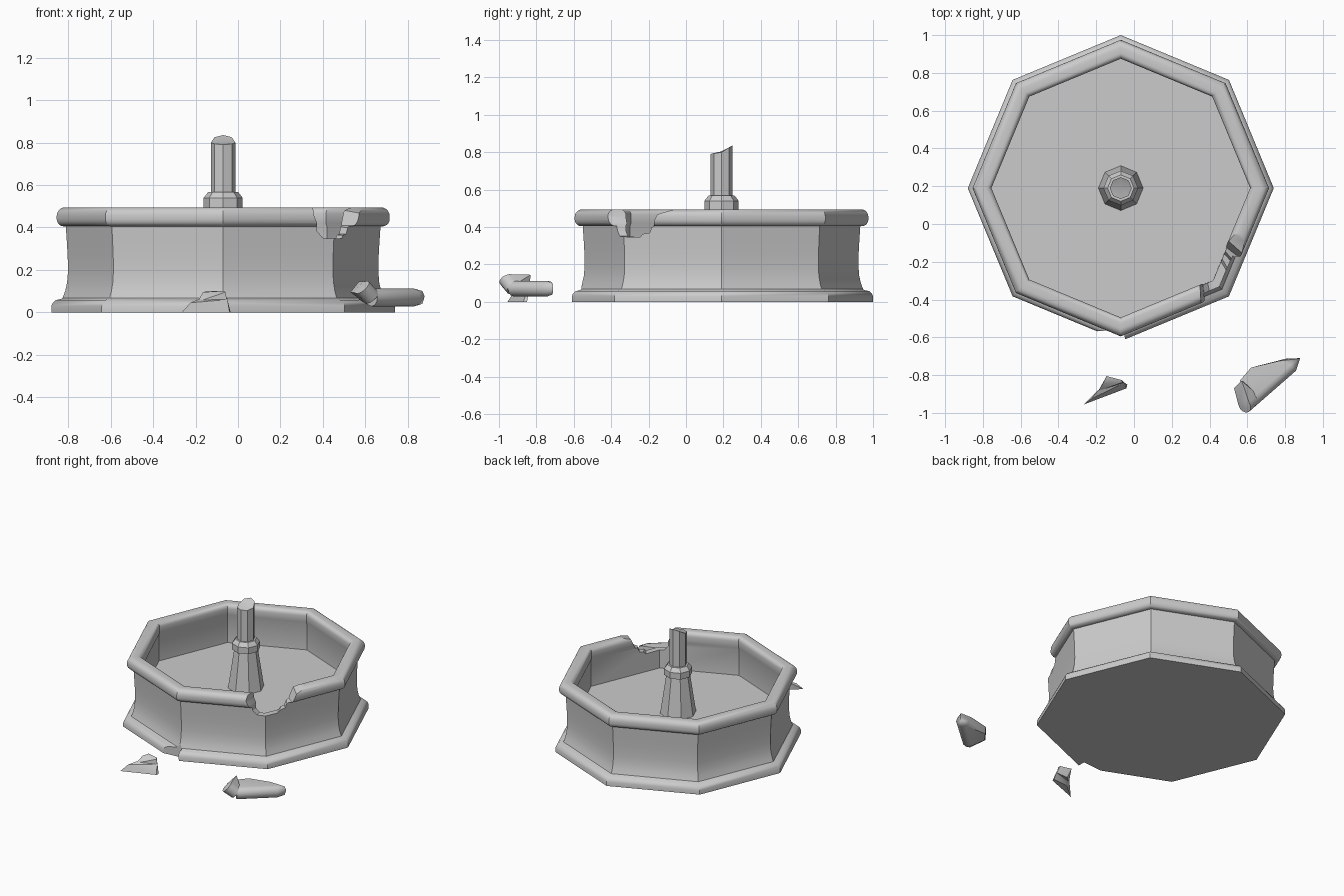
import bpy, bmesh
from math import sin, cos, pi, radians
from mathutils import Vector

if "Cube" in bpy.data.objects:
    bpy.data.objects.remove(bpy.data.objects["Cube"])

CX, CY = -0.07, 0.19


def finish(bm, name, smooth=True):
    bmesh.ops.recalc_face_normals(bm, faces=bm.faces[:])
    me = bpy.data.meshes.new(name)
    bm.to_mesh(me)
    bm.free()
    ob = bpy.data.objects.new(name, me)
    bpy.context.collection.objects.link(ob)
    if smooth:
        shade(ob)
    return ob


def shade(ob):
    bpy.ops.object.select_all(action='DESELECT')
    ob.select_set(True)
    bpy.context.view_layer.objects.active = ob
    bpy.ops.object.shade_smooth_by_angle(angle=radians(32))


def octagon_lathe(name, profile, top=None):
    """Eight-sided solid from (radius, z); first and last points lie on the axis."""
    bm = bmesh.new()
    rings = []
    for r, z in profile:
        if r == 0:
            rings.append([bm.verts.new((CX, CY, z))] * 8)
        else:
            rings.append([bm.verts.new((CX + r * cos(i * pi / 4), CY + r * sin(i * pi / 4), z)) for i in range(8)])
    for a, b in zip(rings, rings[1:]):
        for i in range(8):
            j = (i + 1) % 8
            bm.faces.new(list(dict.fromkeys((a[i], a[j], b[j], b[i]))))
    if top:
        for v in rings[-2]:
            v.co.z = top(v.co.y - CY)
    return finish(bm, name)


def loft(name, a, b):
    """Solid between two matching outlines."""
    bm = bmesh.new()
    va, vb = [[bm.verts.new(p) for p in s] for s in (a, b)]
    n = len(va)
    bm.faces.new(va)
    bm.faces.new(vb)
    for i in range(n):
        bm.faces.new((va[i], va[(i + 1) % n], vb[(i + 1) % n], vb[i]))
    bmesh.ops.triangulate(bm, faces=bm.faces[:])
    return finish(bm, name, False)


def hull(name, pts):
    bm = bmesh.new()
    for p in pts:
        bm.verts.new(p)
    res = bmesh.ops.convex_hull(bm, input=bm.verts[:])
    loose = [v for v in bm.verts if not v.link_faces]
    bmesh.ops.delete(bm, geom=loose, context='VERTS')
    bmesh.ops.dissolve_limit(bm, angle_limit=0.02, verts=bm.verts[:], edges=bm.edges[:])
    return finish(bm, name)


def ring(center, axis, r, n=12):
    q = Vector(axis).to_track_quat('Z', 'Y')
    return [Vector(center) + q @ Vector((r * cos(2 * pi * i / n), r * sin(2 * pi * i / n), 0)) for i in range(n)]


def arc(cx, cz, r, a0, a1, n=5):
    return [(cx + r * cos(radians(a0 + (a1 - a0) * i / n)), cz + r * sin(radians(a0 + (a1 - a0) * i / n)))
            for i in range(n + 1)]


# basin: stepped foot, gently waisted wall, rounded rim, recessed floor
profile = [(0, 0), (0.81, 0), (0.81, 0.03), (0.803, 0.045), (0.79, 0.057), (0.765, 0.063), (0.757, 0.068),
           (0.745, 0.10), (0.736, 0.14), (0.732, 0.19), (0.733, 0.26), (0.737, 0.33), (0.742, 0.405)]
profile += arc(0.75, 0.44, 0.035, -90, 0) + arc(0.745, 0.455, 0.04, 0, 90)
profile += arc(0.715, 0.465, 0.03, 90, 180) + [(0.685, 0.42), (0.692, 0.405), (0.69, 0.22), (0, 0.22)]
basin = octagon_lathe("basin", profile)

# broken rim notch, fanned around the front right corner
notch = [(-88, 0.6), (-86.6, 0.495), (-84, 0.42), (-79, 0.352), (-57, 0.347), (-47, 0.37), (-38, 0.41),
         (-14, 0.495), (-10, 0.6)]
fan = [[(0.33 + r * cos(radians(a)), r * sin(radians(a)), z) for a, z in notch] for r in (0.1, 0.7)]
rim_cutter = loft("rim_cutter", *fan)

# broken chip in the foot
chip = [(-0.31, -0.02), (-0.285, 0.01), (-0.26, 0.04), (-0.21, 0.06), (-0.18, 0.09), (-0.15, 0.1),
        (-0.07, 0.1), (-0.05, 0.06), (-0.04, -0.02)]
foot_cutter = loft("foot_cutter", [(x, -0.75, z) for x, z in chip],
                   [(x, -0.555 - 0.09 * (x + 0.05) * -1, z) for x, z in chip])

for cutter in (rim_cutter, foot_cutter):
    m = basin.modifiers.new("cut", 'BOOLEAN')
    m.operation = 'DIFFERENCE'
    m.solver = 'EXACT'
    m.object = cutter
deps = bpy.context.evaluated_depsgraph_get()
basin.data = bpy.data.meshes.new_from_object(basin.evaluated_get(deps))
basin.modifiers.clear()
for cutter in (rim_cutter, foot_cutter):
    bpy.data.objects.remove(cutter)
shade(basin)

# central pedestal with collar
octagon_lathe("pedestal", [(0, 0.21), (0.12, 0.21), (0.077, 0.5), (0, 0.5)])
octagon_lathe("collar", [(0, 0.495), (0.092, 0.495), (0.092, 0.54), (0.07, 0.568), (0, 0.568)])

# snapped shaft, higher at the back
octagon_lathe("broken_shaft", [(0, 0.55), (0.058, 0.55), (0.058, 0.8), (0, 0.805)],
              lambda y: 0.8 + (0.62 * y if y > 0 else 0.15 * y))

# fallen foot chip
hull("foot_chip_lower", [(-0.265, -0.955, 0), (-0.04, -0.87, 0), (-0.035, -0.85, 0), (-0.15, -0.86, 0),
                         (-0.225, -0.925, 0.045), (-0.045, -0.86, 0.03), (-0.19, -0.88, 0.06), (-0.05, -0.84, 0.06)])
hull("foot_chip_upper", [(-0.19, -0.885, 0.05), (-0.05, -0.84, 0.05), (-0.165, -0.845, 0.095),
                         (-0.145, -0.805, 0.1), (-0.066, -0.826, 0.1), (-0.06, -0.838, 0.095), (-0.13, -0.83, 0.04)])

# fallen rim piece: long arm with a wedge of wall, and a short upturned arm
long_dir, short_dir = (0.75, 0.66, 0), (-0.6, -0.4, 0.7)
corner = (0.63, -0.92, 0.07)
hull("rim_piece_long", ring(corner, long_dir, 0.042) + ring((0.83, -0.745, 0.07), long_dir, 0.042) +
     [(0.88, -0.71, 0.075), (0.87, -0.713, 0.1), (0.87, -0.713, 0.04), (0.77, -0.725, 0.11), (0.62, -0.76, 0.11),
      (0.62, -0.765, 0.06), (0.56, -0.83, 0.11), (0.57, -0.835, 0.06)])
hull("rim_piece_short", ring(corner, short_dir, 0.042) + ring((0.585, -0.96, 0.118), short_dir, 0.042) +
     [(0.53, -0.87, 0.095), (0.57, -0.83, 0.145), (0.59, -0.84, 0.07)])
